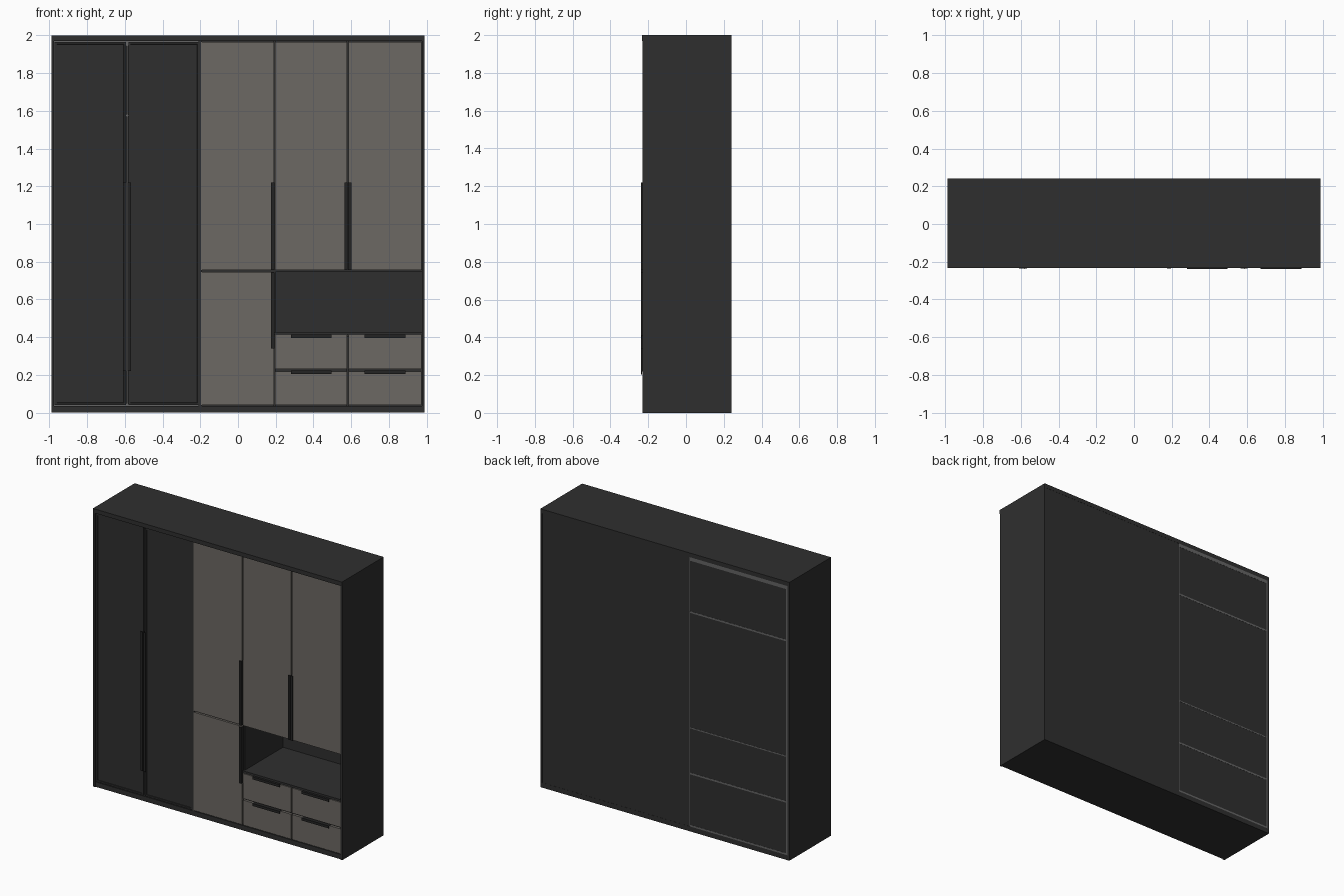
import bpy
import bmesh

cube = bpy.data.objects.get("Cube")
if cube:
    bpy.data.objects.remove(cube, do_unlink=True)


def material(name, r, g, b):
    m = bpy.data.materials.new(name)
    m.use_nodes = True
    m.diffuse_color = (r, g, b, 1)
    m.node_tree.nodes["Principled BSDF"].inputs["Base Color"].default_value = (r, g, b, 1)
    return m


DARK = material("charcoal board", 0.028, 0.028, 0.028)
DOOR = material("warm grey front", 0.15, 0.138, 0.125)
LIGHT = material("light grey shelf", 0.13, 0.13, 0.13)
METAL = material("black handle", 0.017, 0.017, 0.017)


def box(name, x, y, z, mat, inset=0):
    """Box between (min, max) pairs, optionally with a recessed front panel."""
    bm = bmesh.new()
    bmesh.ops.create_cube(bm, size=1)
    for v in bm.verts:
        v.co = [a + (c + 0.5) * (b - a) for c, (a, b) in zip(v.co, (x, y, z))]
    if inset:
        bm.normal_update()
        front = [f for f in bm.faces if f.normal.y < -0.9]
        bmesh.ops.inset_region(bm, faces=front, thickness=inset)
        bmesh.ops.inset_region(bm, faces=front, thickness=0.002, depth=-0.004)
    mesh = bpy.data.meshes.new(name)
    bm.to_mesh(mesh)
    bm.free()
    mesh.materials.append(mat)
    ob = bpy.data.objects.new(name, mesh)
    bpy.context.collection.objects.link(ob)
    return ob


W, BACK, FRONT = 0.99, 0.24, -0.23
TOP, BASE, SIDE = 1.97, 0.035, 0.975
FACE = (-0.226, -0.21)      # depth of the doors and drawer fronts
INNER = (-0.208, BACK)      # depth of the inner boards

# Outer carcass
for name, s in (("left_side", 1), ("right_side", -1)):
    box(name, sorted((s * SIDE, s * W)), (FRONT, BACK), (0, TOP), DARK)
box("top_panel", (-W, W), (-0.234, BACK), (TOP, 2), DARK)
box("plinth", (-SIDE, SIDE), (-0.224, BACK), (0, BASE), DARK)
box("back_panel", (-SIDE, SIDE), (0.225, BACK - 0.001), (BASE, TOP), DARK)

# Upright dividers
box("wide_divider", (-0.21, -0.19), (-0.224, 0.225), (BASE, TOP), DARK)
box("niche_divider", (0.185, 0.2), (-0.208, 0.225), (BASE, TOP), DARK)
box("upper_divider", (0.575, 0.59), (-0.208, 0.225), (0.755, TOP), DARK)
box("drawer_divider", (0.575, 0.59), (-0.208, 0.225), (BASE, 0.405), DARK)

# Shelves and lining of the dark wardrobe, seen edge-on at the back
for i, (z, h) in enumerate(((1.945, 0.025), (1.57, 0.012), (0.74, 0.008),
                            (0.41, 0.012), (BASE, 0.012))):
    box(f"wardrobe_shelf_{i + 1}", (-SIDE, -0.2), INNER, (z, z + h), LIGHT)
box("wardrobe_side_lining", (-SIDE, -0.962), INNER, (BASE, TOP), LIGHT)
box("wardrobe_inner_lining", (-0.216, -0.21), (-0.208, 0.22), (BASE, TOP), LIGHT)
box("wardrobe_back_edge", (-0.2, -0.196), (0.23, BACK), (BASE, TOP), LIGHT)
box("door_gap_strip", (-0.592, -0.584), (-0.208, -0.19), (BASE, TOP), LIGHT)

# Framed dark doors
box("dark_door_right", (-0.972, -0.594), FACE, (0.04, 1.966), DARK, 0.016)
box("dark_door_left", (-0.582, -0.204), FACE, (0.04, 1.966), DARK, 0.016)

# Open niche boards
box("niche_floor", (0.19, SIDE), (-0.222, 0.225), (0.412, 0.427), DARK)
box("niche_ceiling", (0.19, SIDE), (-0.208, 0.225), (0.745, 0.76), DARK)

# Grey doors
columns = ((-0.195, 0.19), (0.197, 0.579), (0.587, 0.972))
for i, x in enumerate(columns):
    box(f"upper_door_{i + 1}", x, FACE, (0.755, 1.966), DOOR)
box("lower_door", columns[0], FACE, (0.04, 0.746), DOOR)
box("door_rail", columns[0], (-0.208, 0.225), (0.742, 0.758), DARK)

# Drawers with edge pulls
for i, x in enumerate(columns[1:]):
    mid = sum(x) / 2
    for j, (z0, z1) in enumerate(((0.04, 0.219), (0.23, 0.41))):
        box(f"drawer_{i + 1}_{j + 1}", x, FACE, (z0, z1), DOOR)
        box(f"drawer_box_{i + 1}_{j + 1}", x, (-0.21, 0.2), (z0, z1), DARK)
        pull = (mid - 0.108, mid + 0.108)
        box(f"drawer_pull_lip_{i + 1}_{j + 1}", pull, (-0.238, -0.234),
            (z1 - 0.015, z1 + 0.003), METAL)
        box(f"drawer_pull_top_{i + 1}_{j + 1}", pull, (-0.238, -0.21),
            (z1, z1 + 0.003), METAL)


def door_pull(name, edge, side, z):
    """L-shaped edge pull: a lip over the door and a web around its edge."""
    box(name + "_lip", sorted((edge, edge - side * 0.015)), (-0.239, -0.235), z, METAL)
    box(name + "_web", sorted((edge, edge + side * 0.003)), (-0.239, -0.21), z, METAL)


# Long vertical door pulls
door_pull("dark_pull_right", -0.594, 1, (0.22, 1.22))
door_pull("dark_pull_left", -0.582, -1, (0.22, 1.22))
door_pull("upper_pull_1", 0.19, 1, (0.757, 1.22))
door_pull("lower_pull", 0.19, 1, (0.34, 0.744))
door_pull("upper_pull_2", 0.579, 1, (0.757, 1.22))
door_pull("upper_pull_3", 0.587, -1, (0.757, 1.22))
